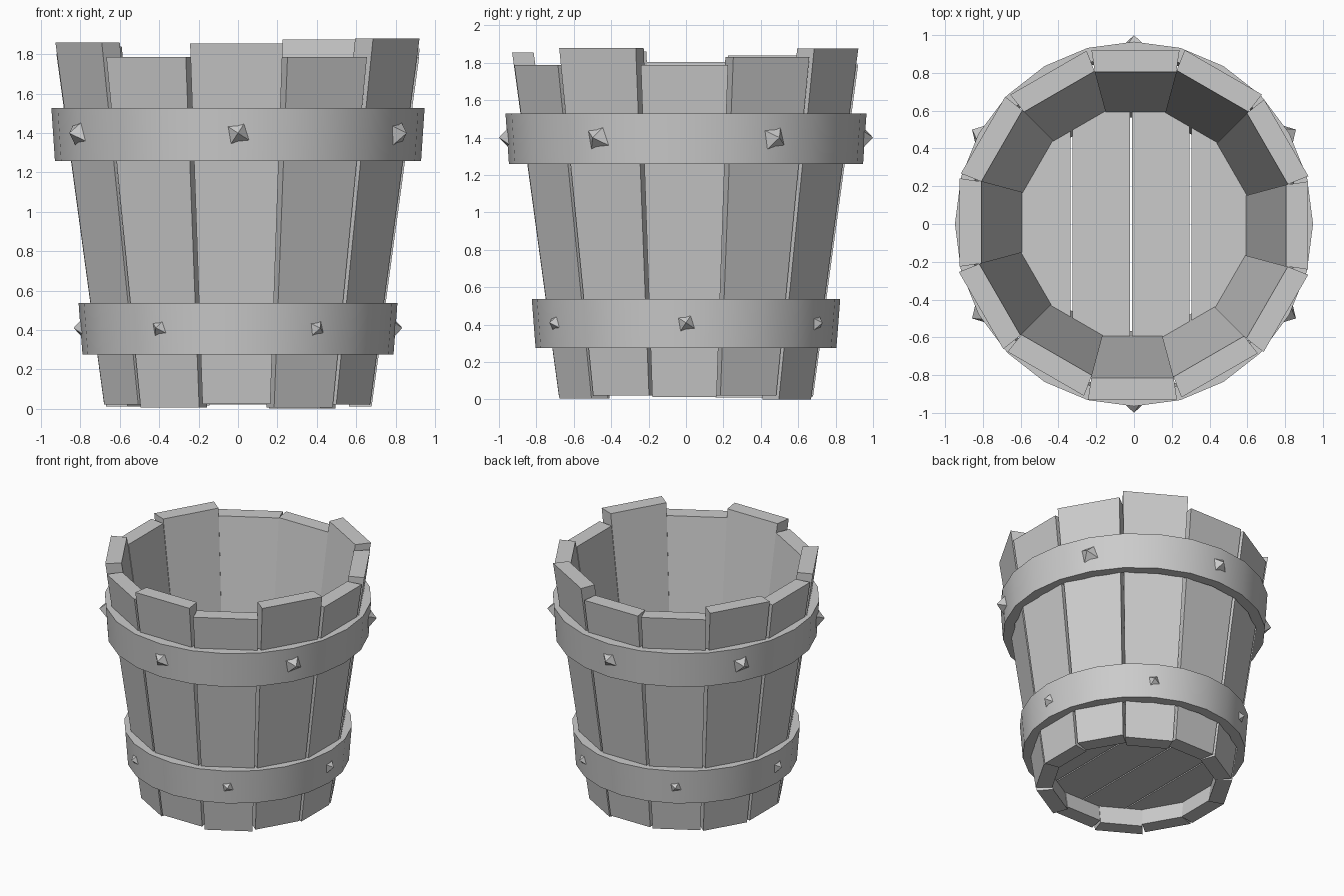
import bpy, bmesh
from math import sin, cos, tan, pi, radians
from mathutils import Vector, Matrix

if "Cube" in bpy.data.objects:
    bpy.data.objects.remove(bpy.data.objects["Cube"])


def make_object(name, bm):
    bmesh.ops.recalc_face_normals(bm, faces=bm.faces)
    me = bpy.data.meshes.new(name)
    bm.to_mesh(me)
    bm.free()
    ob = bpy.data.objects.new(name, me)
    bpy.context.collection.objects.link(ob)
    return ob


def outer_radius(z):
    return 0.68 + 0.136 * (z - 0.02)


# Staves: twelve tapered boards with uneven ends, counted from the front
TOPS = [1.855, 1.787, 1.88, 1.787, 1.83, 1.875, 1.79, 1.785, 1.84, 1.805, 1.86, 1.787]
BOTTOMS = [0.025, 0.005, 0.02, 0.012, 0.02, 0.0, 0.02, 0.015, 0.01, 0.02, 0.02, 0.005]
THICK = 0.115


def stave(i, top, bottom):
    bm = bmesh.new()
    bmesh.ops.create_cube(bm, size=2)
    for v in bm.verts:
        z = top if v.co.z > 0 else bottom
        r = outer_radius(z)
        if v.co.y > 0:                       # inner face, boards touch
            r -= THICK
            w = r * tan(pi / 12)
        else:                                # outer face, narrow gap
            w = r * tan(pi / 12) * 0.945
        v.co = (v.co.x * w - 0.008, -r, z)
    bm.transform(Matrix.Rotation(i * pi / 6, 4, 'Z'))
    make_object(f"stave_{i + 1}", bm)


for i, (t, b) in enumerate(zip(TOPS, BOTTOMS)):
    stave(i, t, b)

# Floor: twelve-sided disc split into four planks
cuts = [-0.7, -0.33, -0.015, 0.3, 0.7]
for n, (x0, x1) in enumerate(zip(cuts, cuts[1:])):
    bm = bmesh.new()
    bmesh.ops.create_cone(bm, cap_ends=True, segments=12, depth=0.08,
                          radius1=0.605 / cos(pi / 12), radius2=0.615 / cos(pi / 12),
                          matrix=Matrix.Translation((0, 0, 0.19)) @ Matrix.Rotation(pi / 12, 4, 'Z'))
    for x, side in ((x0 + 0.005, -1), (x1 - 0.005, 1)):
        bmesh.ops.bisect_plane(bm, geom=bm.verts[:] + bm.edges[:] + bm.faces[:],
                               plane_co=(x, 0, 0), plane_no=(side, 0, 0), clear_outer=True)
        bmesh.ops.holes_fill(bm, edges=[e for e in bm.edges if e.is_boundary])
    make_object(f"floor_plank_{n + 1}", bm)


# Hoops: flared flat bands around the staves
def hoop(name, z0, z1, r0, r1, thick=0.075, n=24):
    bm = bmesh.new()
    profile = [(r0, z0), (r1, z1), (r1 - thick, z1), (r0 - thick, z0)]
    rings = [[bm.verts.new((r * cos(a), 1.018 * r * sin(a), z)) for r, z in profile]
             for a in (2 * pi * k / n for k in range(n))]
    for k in range(n):
        p, q = rings[k], rings[(k + 1) % n]
        for j in range(4):
            m = (j + 1) % 4
            bm.faces.new((p[j], q[j], q[m], p[m]))
    ob = make_object(name, bm)
    bpy.ops.object.select_all(action='DESELECT')
    ob.select_set(True)
    bpy.context.view_layer.objects.active = ob
    bpy.ops.object.shade_smooth_by_angle(angle=radians(30))


hoop("lower_hoop", 0.275, 0.538, 0.79, 0.81)
hoop("upper_hoop", 1.258, 1.528, 0.93, 0.948)


# Rivets: slightly twisted four-sided studs
def rivets(name, z, tip, start):
    for k in range(6):
        a = radians(start + 60 * k)
        out = Vector((cos(a), sin(a), 0))
        bm = bmesh.new()
        bmesh.ops.create_cone(bm, cap_ends=True, segments=4, radius1=0.088, radius2=0,
                              depth=0.07)
        spin = Matrix.Rotation(radians(57), 4, 'Z')
        aim = out.to_track_quat('Z', 'Y').to_matrix().to_4x4()
        stretch = Matrix.Diagonal((1, 1 + 0.01, 1, 1))
        bm.transform(stretch @ Matrix.Translation(out * (tip - 0.035) + Vector((0, 0, z))) @ aim @ spin)
        make_object(f"{name}_{k + 1}", bm)


rivets("lower_rivet", 0.41, 0.835, 0)
rivets("upper_rivet", 1.4, 0.99, 30)
